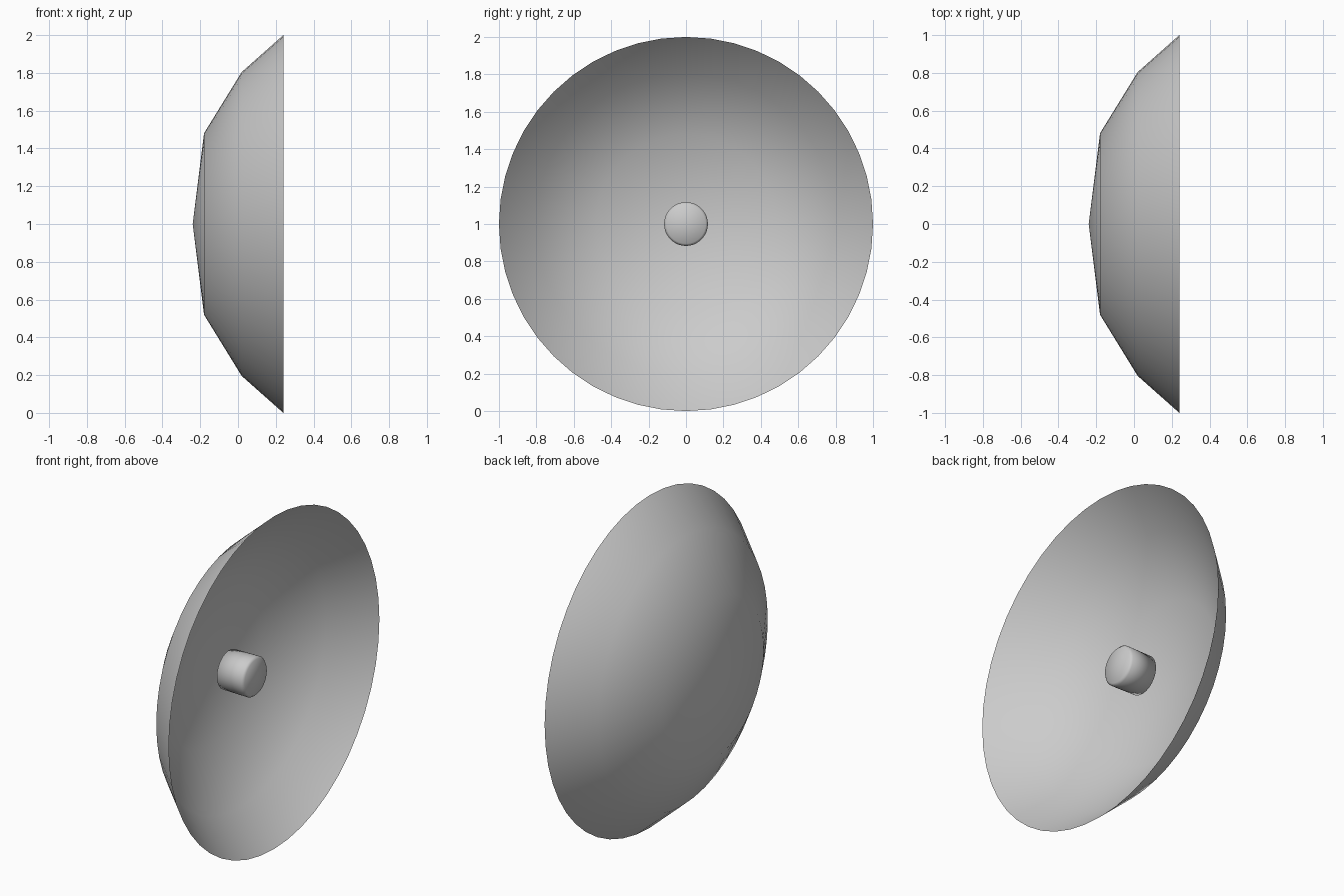
import bpy, bmesh, math

if "Cube" in bpy.data.objects:
    bpy.data.objects.remove(bpy.data.objects["Cube"])

SEGMENTS = 48
AXIS_HEIGHT = 1.0


def colour(name, rgb):
    mat = bpy.data.materials.new(name)
    mat.diffuse_color = (*rgb, 1)
    mat.use_nodes = True
    mat.node_tree.nodes["Principled BSDF"].inputs["Base Color"].default_value = mat.diffuse_color
    return mat


def revolve(name, profile, mat):
    """Spin (x, radius) points about the horizontal x axis."""
    bm = bmesh.new()
    rings = []
    for x, r in profile:
        count = SEGMENTS if r > 0 else 1
        angles = [2 * math.pi * i / SEGMENTS for i in range(count)]
        rings.append([bm.verts.new((x, r * math.sin(a), r * math.cos(a))) for a in angles])
    for a, b in zip(rings, rings[1:]):
        for i in range(SEGMENTS):
            j = (i + 1) % SEGMENTS
            corners = [a[i % len(a)], a[j % len(a)], b[j % len(b)], b[i % len(b)]]
            bm.faces.new(list(dict.fromkeys(corners)))
    bmesh.ops.recalc_face_normals(bm, faces=bm.faces)
    for f in bm.faces:
        f.smooth = True
    mesh = bpy.data.meshes.new(name)
    bm.to_mesh(mesh)
    bm.free()
    mesh.materials.append(mat)
    obj = bpy.data.objects.new(name, mesh)
    obj.location.z = AXIS_HEIGHT
    bpy.context.collection.objects.link(obj)
    return obj


grey = colour("light grey", (0.6, 0.6, 0.6))

# Thin reflector bowl opening towards +x
revolve("dish_reflector", [(-0.24, 0), (-0.18, 0.48), (0.02, 0.805), (0.24, 1.0)], grey)

# Short receiver floating on the dish axis, with a softly domed tip
revolve("receiver", [(-0.06, 0), (-0.06, 0.115), (0.105, 0.117), (0.118, 0.105), (0.125, 0)], grey)
